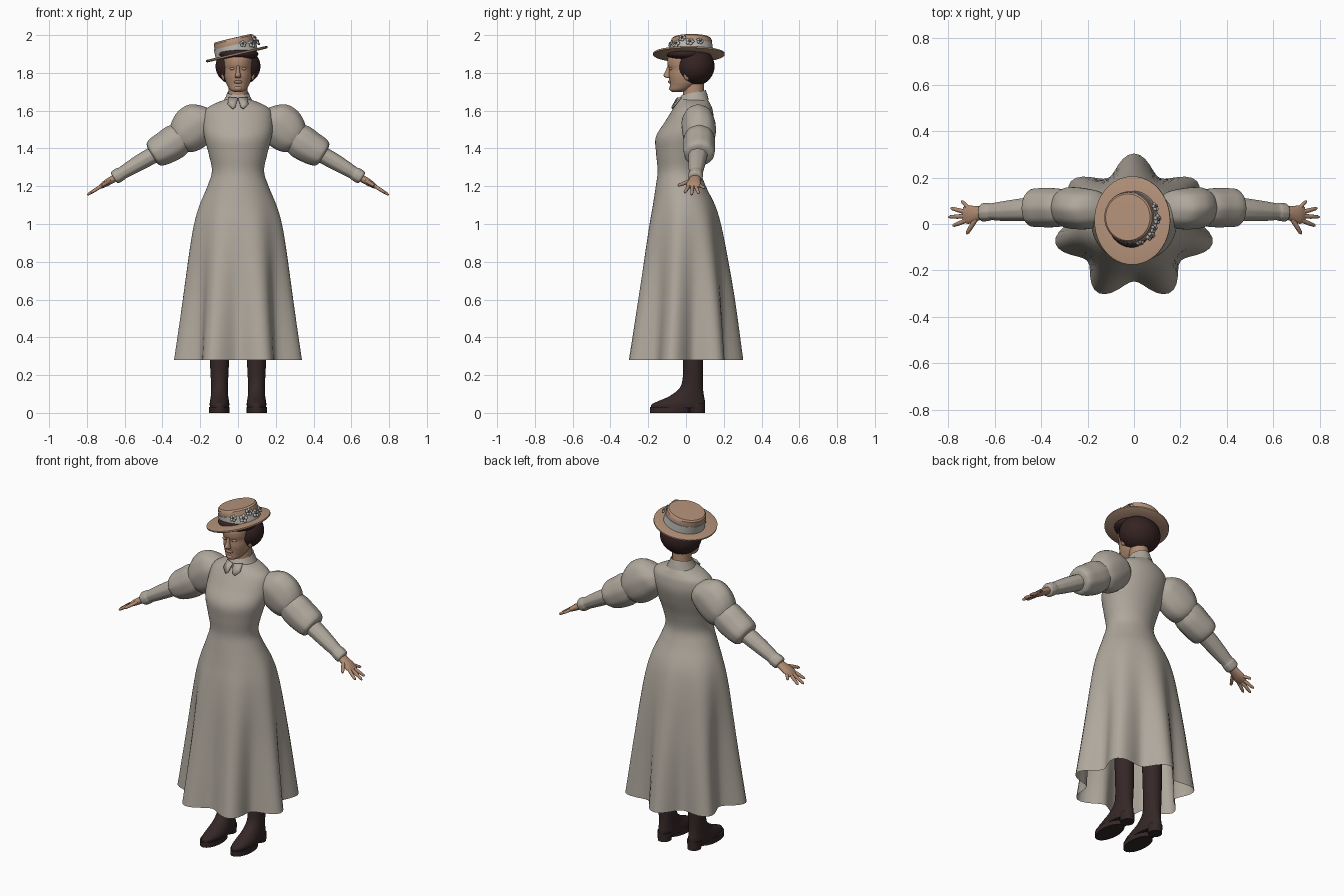
import bpy, bmesh, math
from mathutils import Vector, Matrix

if "Cube" in bpy.data.objects:
    bpy.data.objects.remove(bpy.data.objects["Cube"])


def material(name, r, g, b):
    m = bpy.data.materials.new(name)
    m.diffuse_color = (r, g, b, 1)
    m.use_nodes = True
    m.node_tree.nodes["Principled BSDF"].inputs["Base Color"].default_value = m.diffuse_color
    return m


DRESS = material("warm grey cloth", .43, .39, .335)
SKIN = material("skin", .44, .26, .17)
LIPS = material("lip tone", .36, .18, .13)
HAIR = material("dark brown hair", .035, .017, .016)
BOOT = material("dark leather", .035, .02, .02)
STRAW = material("tan straw", .46, .29, .195)
RIBBON = material("pale ribbon", .50, .49, .46)
CORE = material("flower centre", .12, .10, .09)


def finish(bm, name, mat, mirror=False, angle=50):
    bmesh.ops.recalc_face_normals(bm, faces=bm.faces)
    me = bpy.data.meshes.new(name)
    bm.to_mesh(me)
    bm.free()
    ob = bpy.data.objects.new(name, me)
    bpy.context.collection.objects.link(ob)
    me.materials.append(mat)
    bpy.ops.object.select_all(action='DESELECT')
    bpy.context.view_layer.objects.active = ob
    ob.select_set(True)
    bpy.ops.object.shade_smooth_by_angle(angle=math.radians(angle))
    if mirror:
        ob.modifiers.new("mirror", 'MIRROR')
    return ob


def spline(rows, n):
    """Smoothly interpolate rows of numbers with n steps per span."""
    out = []
    for i in range(len(rows) - 1):
        a, b, c, d = (rows[max(0, min(len(rows) - 1, i + k))] for k in (-1, 0, 1, 2))
        for s in range(n):
            t = s / n
            out.append([.5 * (2*q + (r-p)*t + (2*p - 5*q + 4*r - w)*t*t + (3*q - p - 3*r + w)*t**3)
                        for p, q, r, w in zip(a, b, c, d)])
    return out + [list(rows[-1])]


def loft(name, rings, mat, caps=(True, True), **kw):
    bm = bmesh.new()
    vs = [[bm.verts.new(p) for p in ring] for ring in rings]
    n = len(vs[0])
    for a, b in zip(vs, vs[1:]):
        for i in range(n):
            bm.faces.new((a[i], a[(i+1) % n], b[(i+1) % n], b[i]))
    if caps[0]:
        bm.faces.new(vs[0])
    if caps[1]:
        bm.faces.new(vs[-1])
    return finish(bm, name, mat, **kw)


def ring(c, u, v, n=24):
    c, u, v = Vector(c), Vector(u), Vector(v)
    return [c + u*math.cos(2*math.pi*i/n) + v*math.sin(2*math.pi*i/n) for i in range(n)]


def level(z, rx, yf, yb, cx=0, n=32):
    """Horizontal ellipse from front y to back y."""
    return ring((cx, (yf+yb)/2, z), (rx, 0, 0), (0, (yb-yf)/2, 0), n)


def ball(name, c, r, mat, M=Matrix(), seg=24, **kw):
    bm = bmesh.new()
    bmesh.ops.create_uvsphere(bm, u_segments=seg, v_segments=max(6, seg // 2), radius=1,
                              matrix=M @ Matrix.Translation(c) @ Matrix.Diagonal((*r, 1)))
    return finish(bm, name, mat, **kw)


# Dress: z, half width, front y, back y, fold depth
rows = [(.28, .302, -.288, .262, .15), (.6, .272, -.25, .235, .10), (.85, .25, -.22, .205, .05),
        (1.0, .23, -.197, .18, .025), (1.1, .203, -.177, .152, .01), (1.2, .162, -.16, .105, 0),
        (1.28, .138, -.15, .08, 0), (1.37, .155, -.158, .095, 0), (1.46, .178, -.16, .125, 0),
        (1.54, .186, -.112, .145, 0), (1.6, .175, -.075, .142, 0), (1.632, .135, -.055, .13, 0),
        (1.66, .065, -.04, .115, 0)]
rings = []
for z, rx, yf, yb, amp in spline(rows, 5):
    pts = []
    for i in range(84):
        a = 2 * math.pi * i / 84
        k = 1 + amp * math.cos(7 * (a - math.pi / 2))
        pts.append((rx*k*math.cos(a), (yf+yb)/2 + (yb-yf)/2*k*math.sin(a), z))
    rings.append(pts)
loft("dress", rings, DRESS, caps=(False, True))

# Sleeves: x, y, z of centre, radius across, radius in y
ACROSS = Vector((.53, 0, .85))


def arm_part(name, rows, mat, folds=0.0, steps=5):
    out = []
    for x, y, z, r, ry in spline(rows, steps):
        pts = ring((x, y, z), ACROSS * r, (0, ry, 0), 36)
        c = Vector((x, y, z))
        out.append([c + (p - c) * (1 + folds * math.cos(9 * 2 * math.pi * i / 36)) for i, p in enumerate(pts)])
    loft(name, out, mat, mirror=True)


arm_part("shoulder_puff", [(.12, .06, 1.565, .05, .05), (.155, .065, 1.555, .085, .075), (.20, .065, 1.535, .112, .087),
                           (.25, .068, 1.50, .117, .09), (.29, .07, 1.468, .102, .085),
                           (.32, .07, 1.447, .075, .07)], DRESS, .012)
arm_part("elbow_puff", [(.285, .07, 1.468, .075, .075), (.33, .07, 1.437, .09, .083), (.38, .07, 1.405, .087, .084),
                        (.425, .07, 1.38, .08, .082), (.448, .068, 1.366, .066, .072),
                        (.455, .066, 1.36, .035, .04)], DRESS, .015)
arm_part("forearm_sleeve", [(.43, .065, 1.375, .044, .052), (.5, .06, 1.336, .043, .047), (.57, .055, 1.295, .038, .041),
                            (.61, .053, 1.271, .034, .036), (.625, .052, 1.262, .037, .039), (.65, .05, 1.247, .036, .038),
                            (.657, .05, 1.242, .026, .03)], DRESS, .02)

# Hands
arm_part("palm", [(.64, .05, 1.25, .019, .026), (.675, .045, 1.23, .019, .032), (.71, .04, 1.209, .016, .039),
                  (.733, .04, 1.194, .009, .034)], SKIN)


def finger(name, a, b, r):
    a, b = ((x, y, 1.247 - .63 * (x - .65)) for x, y in (a, b))
    d = (Vector(b) - Vector(a)).normalized()
    u = d.cross(Vector((.53, 0, .85))).normalized()
    v = d.cross(u)
    loft(name, [ring(Vector(a).lerp(Vector(b), t), u*r*k, v*r*k, 10)
                for t, k in ((0, 1), (.5, .95), (.9, .75), (1, .3))], SKIN, mirror=True)


finger("thumb", (.675, .03), (.72, -.043), .011)
finger("index_finger", (.715, .018), (.78, -.008), .010)
finger("middle_finger", (.72, .034), (.798, .03), .010)
finger("ring_finger", (.72, .05), (.788, .068), .010)
finger("little_finger", (.705, .062), (.742, .1), .009)

# Boots with heels and soles
boot = [(.025, .05, -.185, .098), (.045, .052, -.182, .1), (.065, .05, -.14, .1), (.09, .046, -.085, .095),
        (.13, .044, -.035, .09), (.18, .046, -.018, .089), (.28, .05, -.016, .09), (.65, .055, -.03, .09)]
loft("boot", [level(z, rx, yf, yb, .098) for z, rx, yf, yb in spline(boot, 4)], BOOT, mirror=True)
loft("boot_sole", [level(z, .054, -.19, .02, .1) for z in (0, .03)], BOOT, mirror=True)
loft("boot_heel", [level(0, .036, .022, .1, .098), level(.05, .042, .015, .1, .098)], BOOT, mirror=True)

# Neck and collar
loft("neck", [level(z, r, .035 - r, .045 + r) for z, r in ((1.63, .056), (1.68, .05), (1.76, .05))], SKIN)
collar = [level(1.645, .085, -.06, .12), level(1.675, .066, -.04, .113), level(1.70, .056, -.022, .105),
          level(1.69, .05, -.015, .098)]
loft("collar", [[p + Vector((0, 0, .2 * (p.y - .06))) for p in r] for r in collar], DRESS, caps=(False, False))
bm = bmesh.new()
flap = [(.002, -.05, 1.668), (.05, -.03, 1.672), (.055, -.06, 1.635), (.03, -.078, 1.612), (.016, -.076, 1.622)]
bm.faces.new([bm.verts.new(p) for p in flap])
flap_ob = finish(bm, "collar_flap", DRESS, mirror=True)
flap_ob.modifiers.new("thickness", 'SOLIDIFY').thickness = .008

# Head and face
head = [(1.70, .022, -.075, -.02), (1.71, .042, -.085, .02), (1.735, .058, -.085, .06), (1.755, .066, -.087, .075),
        (1.785, .072, -.091, .085), (1.82, .074, -.09, .095), (1.845, .076, -.098, .1), (1.88, .075, -.096, .1),
        (1.92, .06, -.07, .09)]
loft("head", [level(*r) for r in spline(head, 4)], SKIN)
loft("nose", [level(z, rx, yf, -.075, n=16) for z, rx, yf in spline(
    [(1.772, .008, -.094), (1.778, .017, -.113), (1.788, .015, -.119), (1.81, .010, -.108), (1.84, .008, -.096)], 3)], SKIN)
ball("lips", (0, -.085, 1.752), (.023, .010, .009), LIPS, seg=16)
ball("chin", (0, -.076, 1.718), (.022, .014, .014), SKIN, seg=16)
ball("eyelid", (.03, -.08, 1.822), (.015, .01, .008), SKIN, seg=14, mirror=True)
ball("ear", (.077, .005, 1.79), (.012, .018, .03), SKIN, seg=16, mirror=True)

# Hair
ball("hair_back", (0, .048, 1.835), (.119, .103, .103), HAIR, seg=36)
ball("hair_front_roll", (0, -.005, 1.9), (.108, .098, .036), HAIR, seg=36)

# Hat, tilted to one side
HAT = Matrix.Translation((-.007, .015, 1.90)) @ Matrix.Rotation(-.23, 4, 'Y')


def hat_part(name, rows, mat, cy=.0, **kw):
    loft(name, [[HAT @ p for p in ring((0, cy, z), (rx, 0, 0), (0, ry, 0), 48)] for z, rx, ry in rows],
         mat, angle=35, **kw)


hat_part("hat_brim", [(-.008, .08, .1), (-.008, .16, .183), (-.004, .167, .19), (.004, .167, .19),
                      (.006, .16, .183), (.006, .08, .1)], STRAW)
hat_part("hat_crown", [(0, .111, .111), (.06, .108, .109), (.078, .106, .107), (.086, .098, .1), (.087, .06, .06)],
         STRAW, .014)
hat_part("hat_band", [(.006, .114, .114), (.05, .112, .112)], RIBBON, .014)

# Hat flowers along the band
for i, (deg, h, s) in enumerate([(-68, .045, .8), (-42, .035, 1), (-24, .062, .9), (-4, .04, 1), (22, .045, .85)]):
    a = math.radians(deg)
    F = (HAT @ Matrix.Translation((.12*math.cos(a), .014 + .12*math.sin(a), h))
         @ Matrix.Rotation(a, 4, 'Z') @ Matrix.Rotation(-.4, 4, 'Y') @ Matrix.Scale(s, 4))
    for k in range(5):
        t = k * 2 * math.pi / 5
        ball(f"flower_{i}_petal_{k}", (0, .014*math.cos(t), .014*math.sin(t)), (.007, .010, .010), RIBBON, F, 10)
    ball(f"flower_{i}_centre", (.006, 0, 0), (.007, .007, .007), CORE, F, 10)
